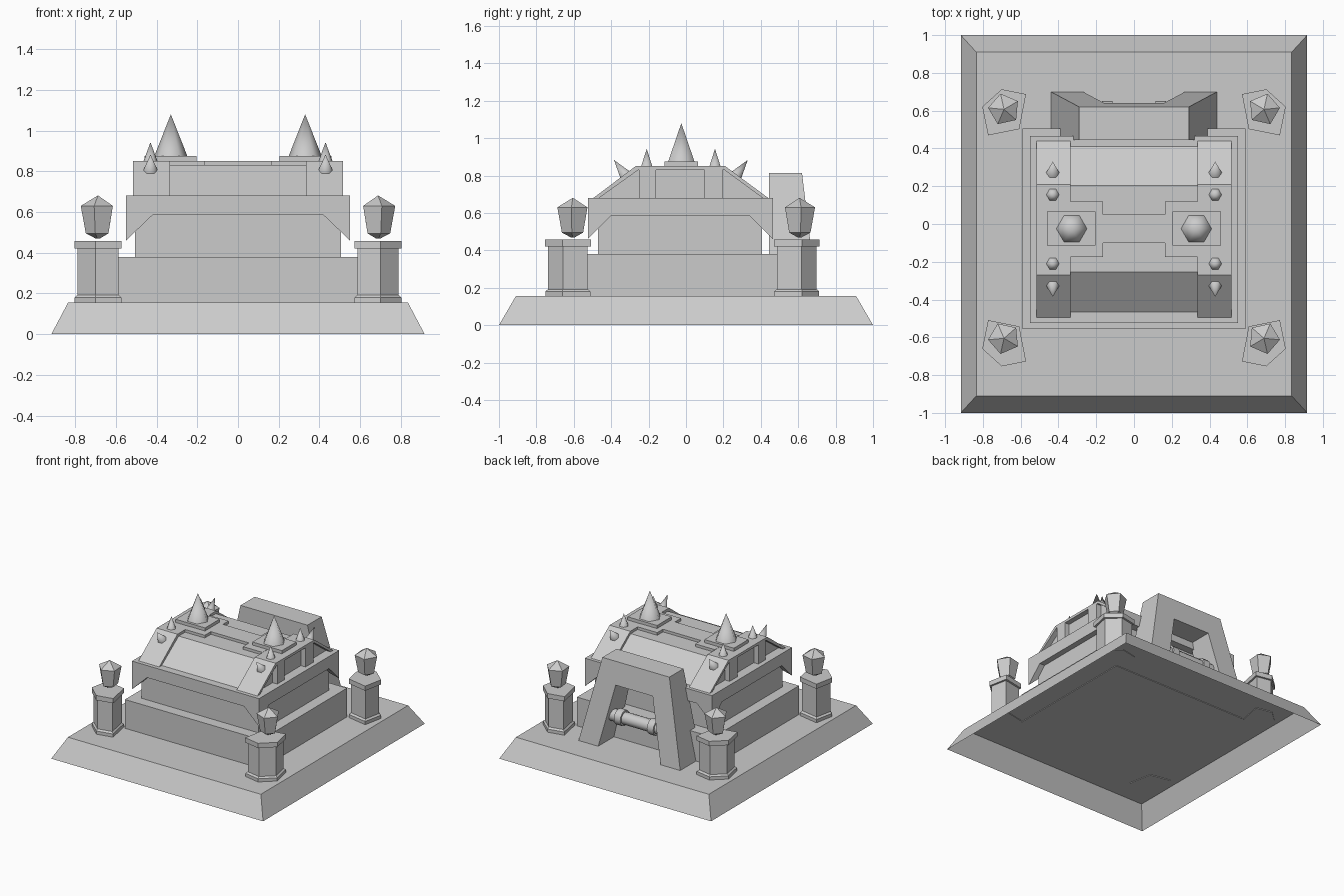
import bpy, bmesh, math
from mathutils import Vector

if "Cube" in bpy.data.objects:
    bpy.data.objects.remove(bpy.data.objects["Cube"])


def make(name, bm):
    bmesh.ops.recalc_face_normals(bm, faces=bm.faces)
    me = bpy.data.meshes.new(name)
    bm.to_mesh(me)
    bm.free()
    ob = bpy.data.objects.new(name, me)
    bpy.context.collection.objects.link(ob)
    return ob


def loft(name, rings, bottom=True):
    """Join matching rings of points and cap the ends."""
    bm = bmesh.new()
    vs = [[bm.verts.new(p) for p in r] for r in rings]
    n = len(rings[0])
    for a, b in zip(vs, vs[1:]):
        for i in range(n):
            j = (i + 1) % n
            bm.faces.new((a[i], a[j], b[j], b[i]))
    if bottom:
        bm.faces.new(vs[0])
    bm.faces.new(vs[-1])
    return make(name, bm)


def rect(x0, x1, y0, y1, z):
    return [(x0, y0, z), (x1, y0, z), (x1, y1, z), (x0, y1, z)]


def box(name, x0, x1, y0, y1, z0, z1):
    return loft(name, [rect(x0, x1, y0, y1, z0), rect(x0, x1, y0, y1, z1)])


def prism_x(name, yz, x0, x1):
    return loft(name, [[(x, y, z) for y, z in yz] for x in (x0, x1)])


def cone(name, base, direction, r1, r2, length, sides):
    d = Vector(direction).normalized()
    bpy.ops.mesh.primitive_cone_add(vertices=sides, radius1=r1, radius2=r2, depth=length,
                                    location=Vector(base) + d * length / 2)
    ob = bpy.context.object
    ob.name = name
    ob.rotation_mode = 'QUATERNION'
    ob.rotation_quaternion = Vector((0, 0, 1)).rotation_difference(d)
    # put a corner of the hexagon on the x axis
    for v in ob.data.vertices:
        v.co.x, v.co.y = v.co.y, -v.co.x
    for p in ob.data.polygons:
        p.use_smooth = len(p.vertices) < 5
    return ob


# Hollow base (open underneath), step and walls
loft("ground_base", [rect(-.917, .917, -1, 1, 0), rect(-.835, .835, -.91, .91, .155)], bottom=False)
box("lower_step", -.59, .59, -.555, .505, .15, .38)
box("walls", -.505, .505, -.47, .405, .38, .6)

# Overhanging collar with drooping corners
box("roof_collar", -.55, .55, -.525, .465, .585, .68)
for sx in (-1, 1):
    for y, dy in ((-.525, .125), (.465, -.125)):
        x, ix = sx * .55, sx * .42
        bm = bmesh.new()
        low = bm.verts.new((x, y, .46))
        top = [bm.verts.new(p) for p in ((x, y, .585), (ix, y, .585), (ix, y + dy, .585), (x, y + dy, .585))]
        bm.faces.new(top)
        for a, b in zip(top, top[1:] + top[:1]):
            bm.faces.new((low, a, b))
        make("collar_corner", bm)

# Roof core, end bands, end posts and top ridge
core = [(-.465, .68), (-.255, .83), (.205, .83), (.41, .68)]
outer = [(-.495, .68), (-.27, .85), (.21, .85), (.44, .68)]
prism_x("roof_core", core, -.475, .475)
for s in (-1, 1):
    prism_x("roof_band", outer + core[::-1], s * .335, s * .515)
    for y0, y1 in ((-.25, -.16), (.10, .195)):
        box("end_post", s * .475, s * .515, y0, y1, .68, .832)
ridge = [(-.335, .12), (-.165, .12), (-.165, .05), (.165, .05), (.165, .12), (.335, .12),
         (.335, -.175), (.165, -.175), (.165, -.1), (-.165, -.1), (-.165, -.175), (-.335, -.175)]
loft("roof_ridge", [[(x, y, z) for x, y in ridge] for z in (.825, .851)])

# Roof spikes
for s in (-1, 1):
    box("spike_plate", s * .205, s * .46, -.115, .065, .84, .875)
    cone("big_spike", (s * .33, -.025, .87), (0, 0, 1), .083, 0, .21, 6)
    for y in (-.21, .155):
        cone("small_spike", (s * .43, y, .845), (0, 0, 1), .036, 0, .098, 6)
    for y, d in ((-.325, -.6), (.27, .6)):
        cone("slope_spike", (s * .43, y, .803), (0, d, .8), .036, 0, .1, 6)

# Corner pillars with floating lamps
plan = [(.77, -.513), (.80, -.66), (.70, -.75), (.575, -.725), (.61, -.545)]
cx, cy = .69, -.64


def pillar_ring(k, z, s, back):
    pts = [(cx + (x - cx) * k, cy + (y - cy) * k) for x, y in plan]
    return [(s * x, -.04 - y if back else y, z) for x, y in pts]


for s in (-1, 1):
    for back in (False, True):
        levels = ((1.02, .15), (1.02, .18), (.9, .192), (.9, .42), (1.03, .421), (1.03, .458))
        loft("pillar", [pillar_ring(k, z, s, back) for k, z in levels])
        ly = .607 if back else -.605
        t0 = math.atan2(-ly, -s * cx)
        loft("lamp", [[(s * .688 + r * math.cos(t0 + i * math.tau / 5),
                        ly + r * math.sin(t0 + i * math.tau / 5), z) for i in range(5)]
                      for r, z in ((.012, .47), (.06, .495), (.085, .63), (.002, .68))])

# Rear gate with sloping back face
gate = [(-.44, .155), (-.29, .815), (.29, .815), (.44, .155),
        (.27, .155), (.16, .64), (-.16, .64), (-.27, .155)]
loft("rear_gate", [[(x, .445, z) for x, z in gate],
                   [(x, .70 - .08 * (z - .155) / .66, z) for x, z in gate]])

# Roller across the gate
cone("roller", (-.23, .59, .375), (1, 0, 0), .046, .046, .46, 12)
for s in (-1, 1):
    cone("roller_collar", (s * .115, .59, .375), (s, 0, 0), .06, .06, .055, 12)
